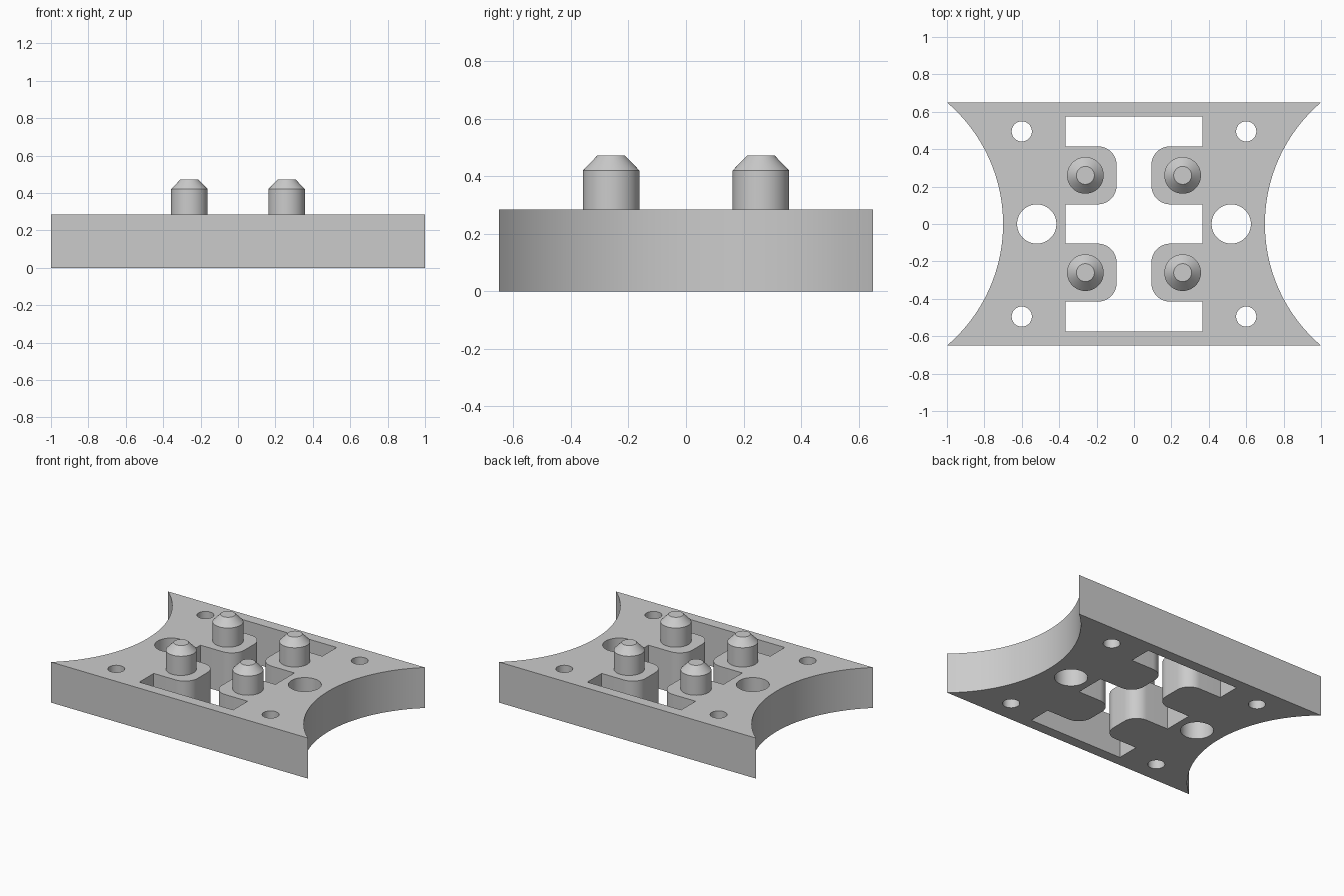
import bpy, bmesh
from math import sin, cos, pi, atan2

cube = bpy.data.objects.get("Cube")
if cube:
    bpy.data.objects.remove(cube, do_unlink=True)

HEIGHT = 0.285

grey = bpy.data.materials.new("light_grey")
grey.use_nodes = True
colour = (0.6, 0.6, 0.6, 1)
grey.diffuse_color = colour
grey.node_tree.nodes["Principled BSDF"].inputs["Base Color"].default_value = colour


def arc(cx, cy, r, start, end, n):
    return [(cx + r * cos(start + (end - start) * i / n),
             cy + r * sin(start + (end - start) * i / n)) for i in range(n + 1)]


def circle(cx, cy, r, n=48):
    return arc(cx, cy, r, 0, 2 * pi, n)[:-1]


def mirrored(half):
    """Close a right-hand outline by turning it half way round."""
    return half + [(-x, -y) for x, y in half]


def add_object(name, mesh):
    obj = bpy.data.objects.new(name, mesh)
    bpy.context.collection.objects.link(obj)
    mesh.materials.clear()
    mesh.materials.append(grey)
    bpy.ops.object.select_all(action='DESELECT')
    obj.select_set(True)
    bpy.context.view_layer.objects.active = obj
    bpy.ops.object.shade_smooth_by_angle(angle=pi / 6)
    return obj


def extruded(name, outlines, height):
    """Fill nested outlines and extrude them upward from z = 0."""
    curve = bpy.data.curves.new(name + "_profile", 'CURVE')
    curve.dimensions = '2D'
    curve.fill_mode = 'BOTH'
    curve.extrude = height / 2
    for points in outlines:
        spline = curve.splines.new('POLY')
        spline.points.add(len(points) - 1)
        for p, (x, y) in zip(spline.points, points):
            p.co = (x, y, 0, 1)
        spline.use_cyclic_u = True
    helper = bpy.data.objects.new(name + "_helper", curve)
    bpy.context.collection.objects.link(helper)
    bpy.context.view_layer.update()
    deps = bpy.context.evaluated_depsgraph_get()
    mesh = bpy.data.meshes.new_from_object(helper.evaluated_get(deps))
    bpy.data.objects.remove(helper, do_unlink=True)
    bm = bmesh.new()
    bm.from_mesh(mesh)
    bmesh.ops.remove_doubles(bm, verts=bm.verts, dist=0.0001)
    bmesh.ops.translate(bm, verts=bm.verts, vec=(0, 0, height / 2))
    bmesh.ops.recalc_face_normals(bm, faces=bm.faces)
    bm.to_mesh(mesh)
    bm.free()
    return add_object(name, mesh)


# Plate outline with a concave arc at each end
HALF_Y, WAIST = 0.65, 0.70
sag = 1 - WAIST
radius = (HALF_Y ** 2 + sag ** 2) / (2 * sag)
centre = WAIST + radius
spread = atan2(HALF_Y, centre - 1)
outline = mirrored(arc(centre, 0, radius, pi + spread, pi - spread, 64))

# Central window with four rounded tabs reaching inward
WIN_X, WIN_Y = 0.365, 0.575
TAB_X, TAB_LOW, TAB_HIGH, R = 0.093, 0.105, 0.415, 0.1


def tab(low, high):
    return ([(WIN_X, low)]
            + arc(TAB_X + R, low + R, R, 1.5 * pi, pi, 12)
            + arc(TAB_X + R, high - R, R, pi, pi / 2, 12)
            + [(WIN_X, high)])


window = mirrored([(WIN_X, -WIN_Y)] + tab(-TAB_HIGH, -TAB_LOW)
                  + tab(TAB_LOW, TAB_HIGH) + [(WIN_X, WIN_Y)])

# Two large holes and four corner holes
holes = []
for sx in (-1, 1):
    holes.append(circle(sx * 0.52, 0, 0.105))
    for sy in (-1, 1):
        holes.append(circle(sx * 0.6, sy * 0.495, 0.054))

extruded("base_plate", [outline, window] + holes, HEIGHT)

# Chamfered locating pin on each tab
PIN_R, TIP_R, SHOULDER, TOP, SINK = 0.098, 0.048, 0.42, 0.472, 0.02


def pin(name, x, y):
    bm = bmesh.new()
    rings = []
    for r, z in ((PIN_R, HEIGHT - SINK), (PIN_R, SHOULDER), (TIP_R, TOP)):
        rings.append([bm.verts.new((px, py, z)) for px, py in circle(x, y, r)])
    for a, b in zip(rings, rings[1:]):
        for i in range(len(a)):
            bm.faces.new((a[i - 1], a[i], b[i], b[i - 1]))
    bm.faces.new(rings[0][::-1])
    bm.faces.new(rings[-1])
    mesh = bpy.data.meshes.new(name)
    bm.to_mesh(mesh)
    bm.free()
    add_object(name, mesh)


for side, sx in (("left", 1), ("right", -1)):
    for end, sy in (("front", -1), ("back", 1)):
        pin(f"{end}_{side}_pin", sx * 0.26, sy * 0.26)
